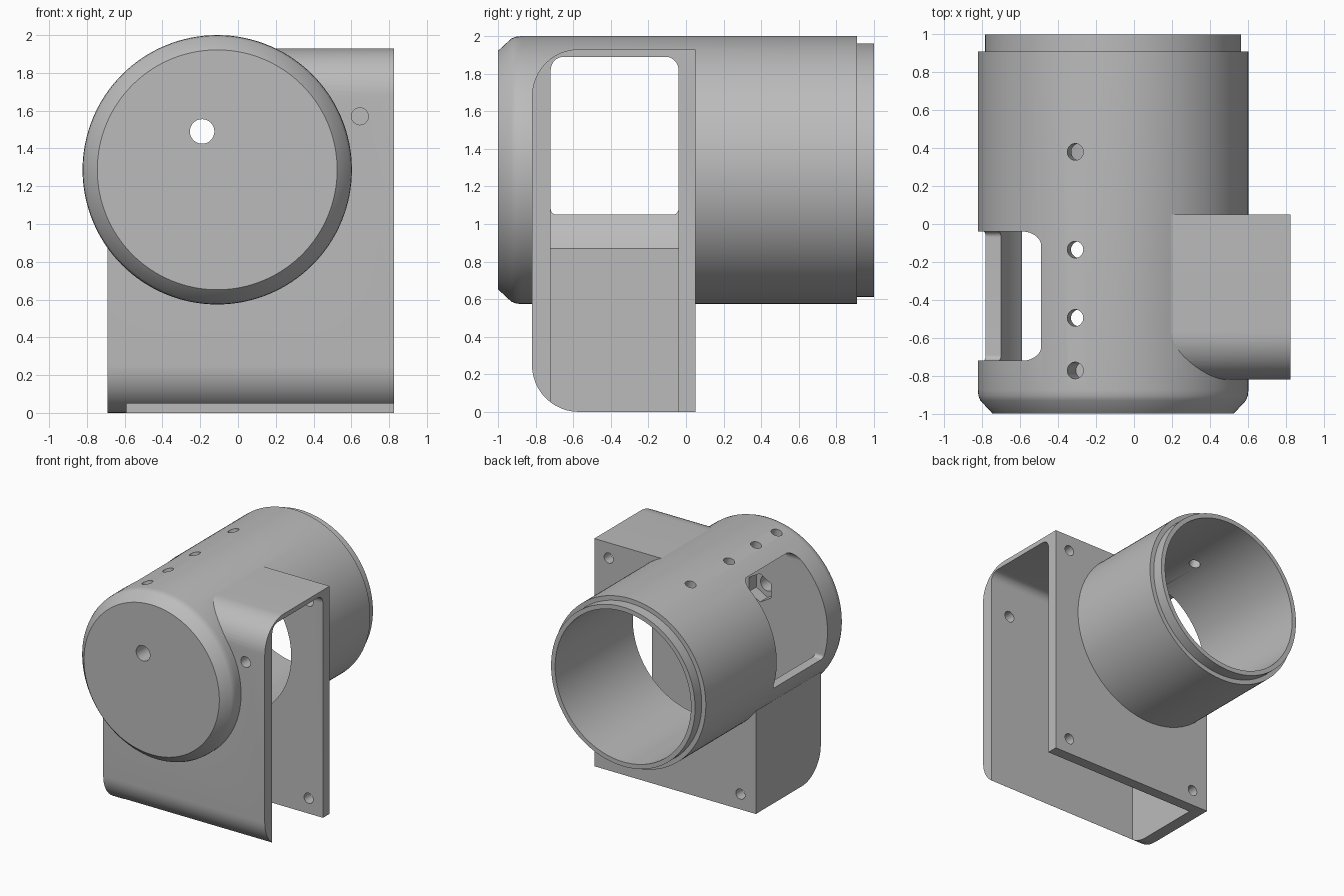
import bpy, bmesh, math
from mathutils import Matrix, Vector

old = bpy.data.objects.get("Cube")
if old:
    bpy.data.objects.remove(old, do_unlink=True)

# Main dimensions
CX, CZ = -0.11, 1.287              # tube axis
R_OUT, R_LIP, R_BORE = 0.713, 0.675, 0.637
BOX_L, BOX_R = -0.69, 0.825        # box ends in x
FRONT, BACK, TOP = -0.82, 0.05, 1.93
CAV_F, CAV_B, CAV_TOP = -0.72, -0.04, 1.89

grey = bpy.data.materials.new("plain grey")
grey.use_nodes = True
colour = (0.5, 0.5, 0.5, 1)
grey.diffuse_color = colour
grey.node_tree.nodes["Principled BSDF"].inputs["Base Color"].default_value = colour


def finish(name, bm):
    bmesh.ops.recalc_face_normals(bm, faces=bm.faces)
    mesh = bpy.data.meshes.new(name)
    bm.to_mesh(mesh)
    bm.free()
    mesh.materials.append(grey)
    obj = bpy.data.objects.new(name, mesh)
    bpy.context.collection.objects.link(obj)
    return obj


def rounded(y0, y1, z0, z1, radii, steps=12):
    """Rectangle in y and z; radii run from front-bottom round to front-top."""
    corners = [(y0, z0, 1, 1), (y1, z0, -1, 1), (y1, z1, -1, -1), (y0, z1, 1, -1)]
    pts = []
    for k, ((y, z, sy, sz), r) in enumerate(zip(corners, radii)):
        n = steps if r else 0
        for i in range(n + 1):
            a = math.pi * (1 + k / 2 + i / (2 * max(n, 1)))
            pts.append((y + sy * r + r * math.cos(a), z + sz * r + r * math.sin(a)))
    return pts


def prism(name, outline, x0, x1):
    bm = bmesh.new()
    face = bm.faces.new([bm.verts.new((x0, y, z)) for y, z in outline])
    ext = bmesh.ops.extrude_face_region(bm, geom=[face])["geom"]
    verts = [g for g in ext if isinstance(g, bmesh.types.BMVert)]
    bmesh.ops.translate(bm, verts=verts, vec=(x1 - x0, 0, 0))
    return finish(name, bm)


def lathe(name, profile, segments=128):
    """Solid of revolution about the tube axis from (y, radius) pairs."""
    bm = bmesh.new()
    rings = []
    for y, r in profile:
        angles = [2 * math.pi * i / segments for i in range(segments)]
        rings.append([bm.verts.new((CX + r * math.cos(a), y, CZ + r * math.sin(a)))
                      for a in angles])
    for a, b in zip(rings, rings[1:]):
        for i in range(segments):
            j = (i + 1) % segments
            bm.faces.new((a[i], a[j], b[j], b[i]))
    bm.faces.new(rings[0])
    bm.faces.new(rings[-1])
    return finish(name, bm)


def drill(name, start, end, r, segments=32):
    start, end = Vector(start), Vector(end)
    d = end - start
    turn = d.to_track_quat('Z', 'Y').to_matrix().to_4x4()
    bm = bmesh.new()
    bmesh.ops.create_cone(bm, cap_ends=True, segments=segments, radius1=r, radius2=r,
                          depth=d.length,
                          matrix=Matrix.Translation((start + end) / 2) @ turn)
    return finish(name, bm)


def combine(obj, tool, operation='DIFFERENCE'):
    """Apply a boolean and remove the tool."""
    mod = obj.modifiers.new("bool", 'BOOLEAN')
    mod.operation, mod.solver, mod.object = operation, 'EXACT', tool
    graph = bpy.context.evaluated_depsgraph_get()
    mesh = bpy.data.meshes.new_from_object(obj.evaluated_get(graph))
    obj.modifiers.clear()
    obj.data = mesh
    bpy.data.objects.remove(tool, do_unlink=True)


# Box with rounded front edges, its upper part ending inside the tube
housing = prism("tube_housing", rounded(FRONT, BACK, 0, TOP, (0.25, 0, 0, 0.25)), BOX_L, BOX_R)
combine(housing, prism("corner_cut", rounded(-1.2, 1.2, CZ, 2.2, (0,) * 4), -1, CX))

# Tube with bevelled front cap and stepped rear lip
tube = lathe("tube", [(-1, 0.635), (-0.93, 0.7), (-0.905, 0.71), (-0.875, R_OUT),
                      (0.91, R_OUT), (0.91, R_LIP), (1, R_LIP)])
combine(housing, tube, 'UNION')

# Bore, open box cavity and side window
combine(housing, lathe("bore", [(CAV_F, R_BORE), (1.1, R_BORE)]))
combine(housing, prism("cavity", rounded(CAV_F, CAV_B, -0.1, CAV_TOP, (0, 0, 0.07, 0.07)),
                       -0.59, 1))
combine(housing, prism("window", rounded(CAV_F, CAV_B, 1.05, CAV_TOP, (0.03, 0.03, 0.07, 0.07)),
                       -1, -0.4))

# Cap hole with hexagonal recess behind it
combine(housing, drill("cap_hole", (-0.19, -1.1, 1.49), (-0.19, -0.6, 1.49), 0.065))
combine(housing, drill("nut_recess", (-0.19, -0.82, 1.49), (-0.19, -0.6, 1.49), 0.12, 6))

# Small hole in the front wall
combine(housing, drill("front_hole", (0.645, -0.9, 1.57), (0.645, -0.6, 1.57), 0.045))

# Mounting holes in the rear plate
for x, z in ((0.69, 1.8), (0.69, 0.13), (-0.545, 0.13)):
    combine(housing, drill("plate_hole", (x, -0.1, z), (x, 0.1, z), 0.043))

# Row of radial holes along the top
tilt = math.asin(0.2 / R_OUT)
for y in (0.38, -0.135, -0.495, -0.772):
    ends = [(CX - r * math.sin(tilt), y, CZ + r * math.cos(tilt)) for r in (0.8, 0.55)]
    combine(housing, drill("top_hole", *ends, 0.044))

# Smooth curved faces, keep edges crisp
bpy.ops.object.select_all(action='DESELECT')
housing.select_set(True)
bpy.context.view_layer.objects.active = housing
bpy.ops.object.shade_smooth_by_angle(angle=math.radians(25))
